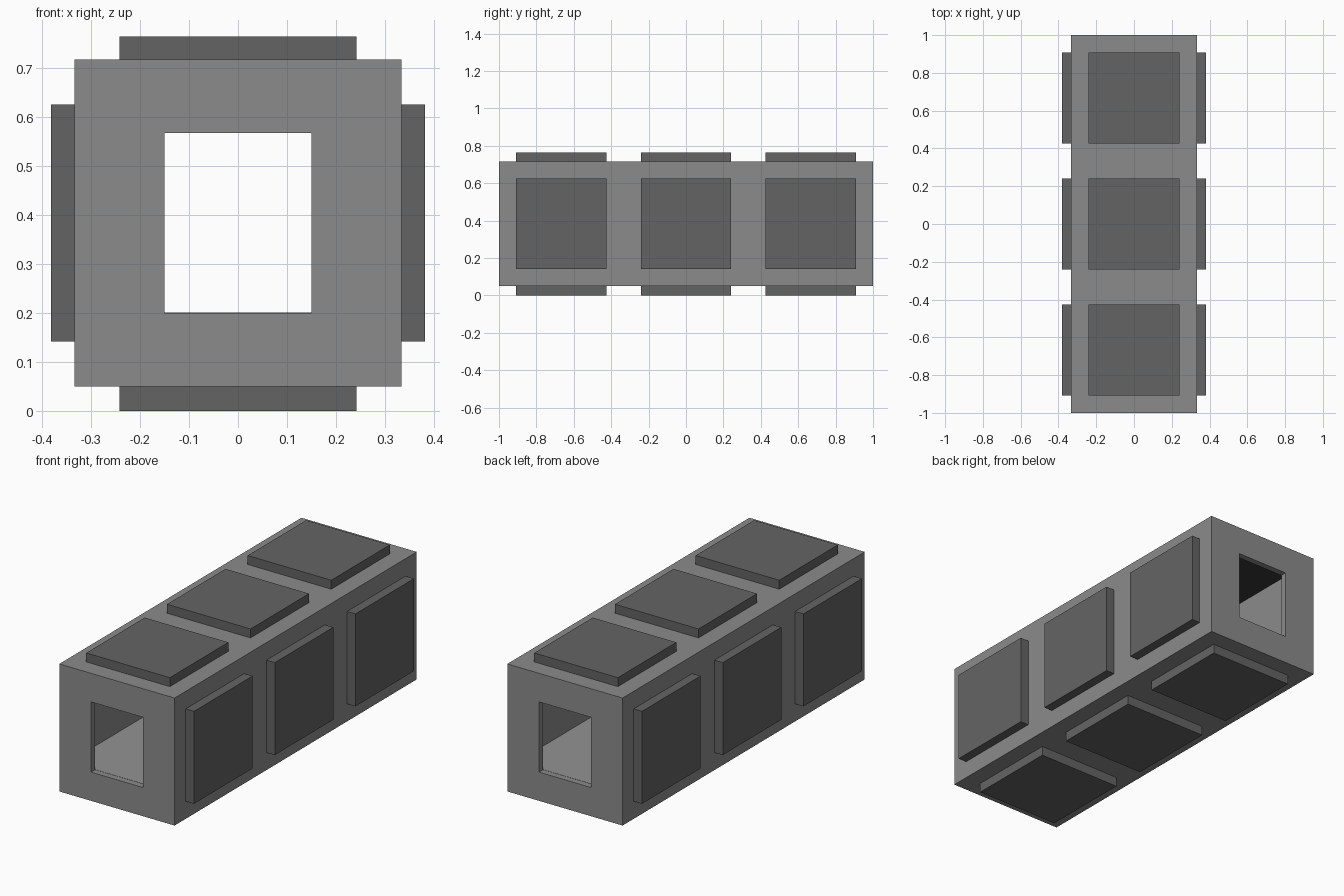
import bpy

if "Cube" in bpy.data.objects:
    bpy.data.objects.remove(bpy.data.objects["Cube"])

MID_Z = 0.3833   # centre height of the corridor
HALF = 0.3333    # half width of the hull


def grey(name, v):
    mat = bpy.data.materials.new(name)
    mat.diffuse_color = (v, v, v, 1)
    mat.use_nodes = True
    mat.node_tree.nodes["Principled BSDF"].inputs["Base Color"].default_value = mat.diffuse_color
    return mat


HULL = grey("hull_grey", 0.26)
PANEL = grey("panel_grey", 0.127)
FLOOR = grey("floor_grey", 0.29)
CEILING = grey("ceiling_grey", 0.04)


def box(name, lo, hi, mat=HULL):
    """Axis-aligned box between two corners."""
    bpy.ops.mesh.primitive_cube_add(
        size=1, location=[(a + b) / 2 for a, b in zip(lo, hi)])
    ob = bpy.context.object
    ob.name = name
    ob.scale = [b - a for a, b in zip(lo, hi)]
    bpy.ops.object.transform_apply(location=False, rotation=False, scale=True)
    ob.data.materials.append(mat)
    return ob


def cut(target, cutter):
    mod = target.modifiers.new(cutter.name, 'BOOLEAN')
    mod.operation = 'DIFFERENCE'
    mod.solver = 'EXACT'
    mod.object = cutter
    cutter.hide_render = True
    cutter.hide_set(True)


# Hull: long square box with a hollow room and a doorway at each end
hull = box("corridor_hull", (-HALF, -1, MID_Z - HALF), (HALF, 1, MID_Z + HALF))
cut(hull, box("room_cutter", (-0.30, -0.967, 0.20), (0.30, 0.967, 0.683)))
for end, y in (("front", -1), ("back", 1)):
    cut(hull, box(end + "_doorway_cutter",
                  (-0.15, y - 0.1, 0.20), (0.15, y + 0.1, 0.567)))

# Thin floor and ceiling linings inside the room
box("floor", (-0.30, -0.967, 0.199), (0.30, 0.967, 0.201), FLOOR)
box("ceiling", (-0.30, -0.967, 0.682), (0.30, 0.967, 0.684), CEILING)

# Raised panels: three along each of the four long faces
P, OUT, SINK = 0.2417, HALF + 0.0485, HALF - 0.01
BASE = MID_Z - 0.0015
for i, y in enumerate((-0.6667, 0, 0.6667)):
    y0, y1 = y - P, y + P
    for s, side, level in ((1, "right", "top"), (-1, "left", "bottom")):
        a, b = sorted((s * SINK, s * OUT))
        box(f"{side}_panel_{i + 1}", (a, y0, MID_Z - P), (b, y1, MID_Z + P), PANEL)
        box(f"{level}_panel_{i + 1}", (-P, y0, BASE + a), (P, y1, BASE + b), PANEL)
